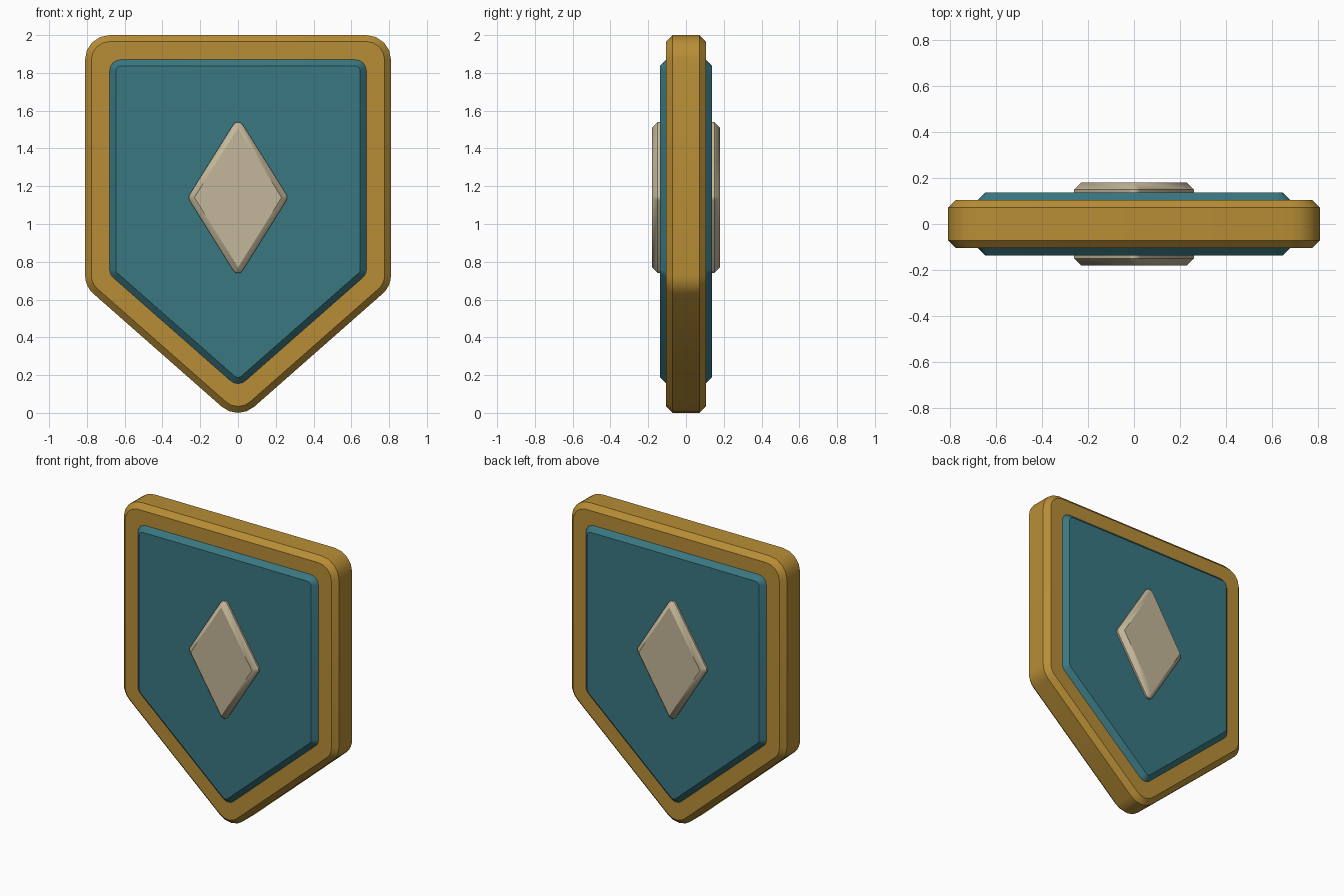
import bpy
import bmesh
import math
from mathutils import Vector

cube = bpy.data.objects.get("Cube")
if cube:
    bpy.data.objects.remove(cube, do_unlink=True)


def material(name, rgb):
    mat = bpy.data.materials.new(name)
    mat.use_nodes = True
    mat.diffuse_color = (*rgb, 1)
    mat.node_tree.nodes["Principled BSDF"].inputs["Base Color"].default_value = (*rgb, 1)
    return mat


def rounded_outline(corners, radius, shrink, steps):
    """Counter-clockwise polygon with rounded corners, moved inward by shrink."""
    points = []
    corners = [Vector(c) for c in corners]
    for i, corner in enumerate(corners):
        before = (corner - corners[i - 1]).normalized()
        after = (corners[(i + 1) % len(corners)] - corner).normalized()
        n1, n2 = Vector((before.y, -before.x)), Vector((after.y, -after.x))
        centre = corner - (n1 + n2) / (1 + n1.dot(n2)) * radius
        start = math.atan2(n1.y, n1.x)
        turn = math.acos(n1.dot(n2))
        for k in range(steps + 1):
            a = start + turn * k / steps
            points.append(centre + Vector((math.cos(a), math.sin(a))) * (radius - shrink))
    return points


def plate(name, corners, radius, half_depth, chamfer, mat, steps=4):
    """Upright rounded plate, chamfered around its front and back rims."""
    bm = bmesh.new()
    rings = []
    for y, shrink in ((-half_depth, chamfer), (chamfer - half_depth, 0),
                      (half_depth - chamfer, 0), (half_depth, chamfer)):
        outline = rounded_outline(corners, radius, shrink, steps)
        rings.append([bm.verts.new((p.x, y, p.y)) for p in outline])
    count = len(rings[0])
    for low, high in zip(rings, rings[1:]):
        for i in range(count):
            j = (i + 1) % count
            bm.faces.new((low[i], low[j], high[j], high[i]))
    bm.faces.new(rings[0])
    bm.faces.new(rings[-1][::-1])
    bmesh.ops.remove_doubles(bm, verts=bm.verts, dist=0.0005)
    bmesh.ops.recalc_face_normals(bm, faces=bm.faces)
    mesh = bpy.data.meshes.new(name)
    bm.to_mesh(mesh)
    bm.free()
    mesh.materials.append(mat)
    obj = bpy.data.objects.new(name, mesh)
    bpy.context.collection.objects.link(obj)
    bpy.ops.object.select_all(action="DESELECT")
    obj.select_set(True)
    bpy.context.view_layer.objects.active = obj
    bpy.ops.object.shade_smooth_by_angle(angle=math.radians(30))
    return obj


def shield(width, tip, shoulder, top):
    return [(0, tip), (width, shoulder), (width, top), (-width, top), (-width, shoulder)]


gold = material("gold", (0.48, 0.27, 0.037))
teal = material("teal", (0.042, 0.185, 0.22))
cream = material("cream", (0.55, 0.47, 0.32))

# Thick outer body, raised panel and diamond badge, showing on both faces
plate("shield_rim", shield(0.81, -0.043, 0.67, 2.0), 0.13, 0.105, 0.034, gold)
plate("shield_panel", shield(0.68, 0.135, 0.733, 1.87), 0.06, 0.138, 0.033, teal)
diamond = [(0, 0.714), (0.266, 1.14), (0, 1.566), (-0.266, 1.14)]
plate("diamond_badge", diamond, 0.03, 0.18, 0.03, cream)
